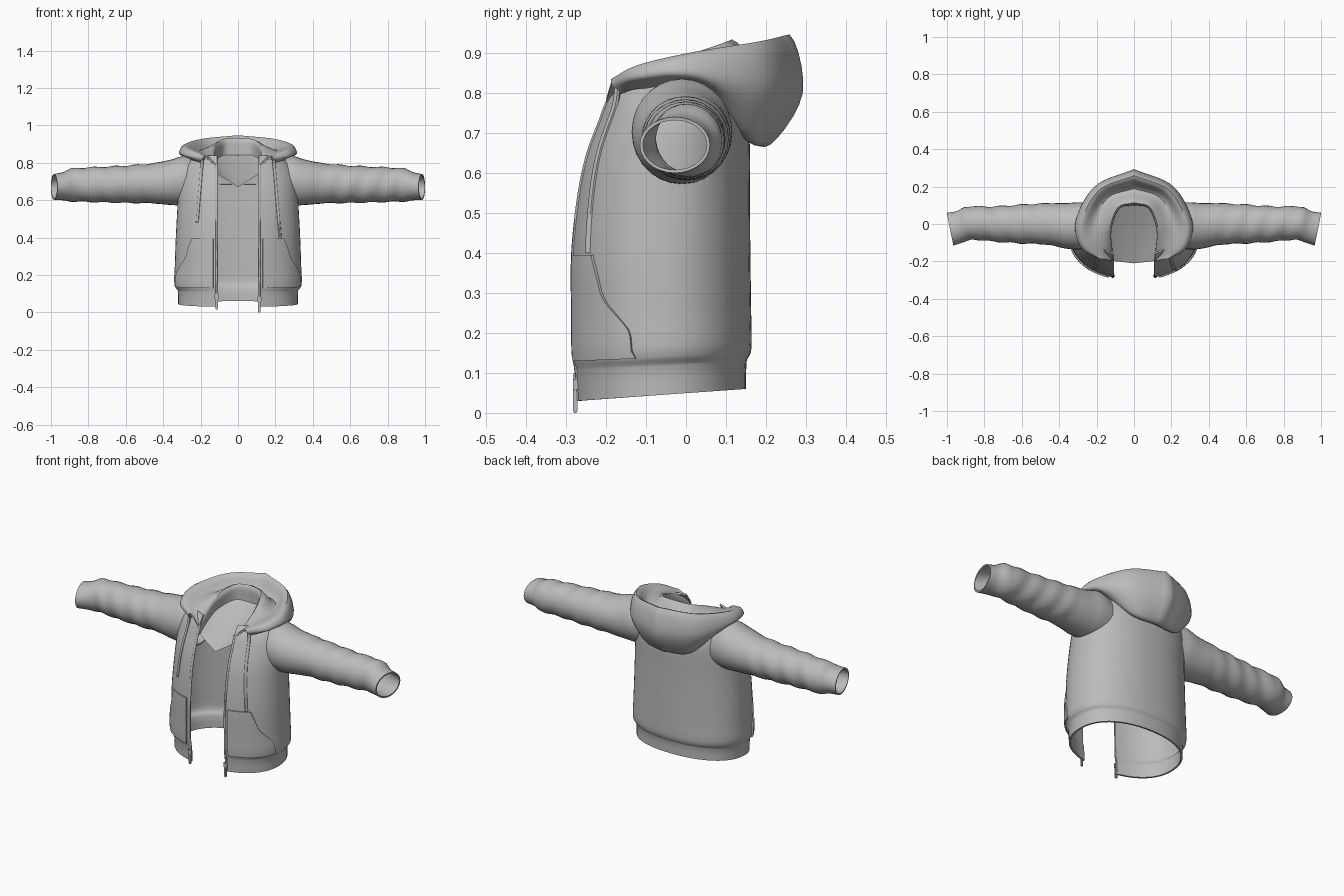
import bpy, bmesh, math
from mathutils import Vector

cube = bpy.data.objects.get("Cube")
if cube:
    bpy.data.objects.remove(cube)

fabric = bpy.data.materials.new("grey_fabric")
fabric.use_nodes = True
grey = (0.5, 0.5, 0.5, 1)
fabric.diffuse_color = grey
fabric.node_tree.nodes["Principled BSDF"].inputs["Base Color"].default_value = grey
parts = []


def interp(keys, t):
    """Smooth curve through (t, values...) keys."""
    t = min(max(t, keys[0][0]), keys[-1][0])
    i = next((k for k in range(len(keys) - 2) if t <= keys[k + 1][0]), len(keys) - 2)
    p, q = keys[i], keys[i + 1]
    before, after = keys[max(i - 1, 0)], keys[min(i + 2, len(keys) - 1)]
    span = q[0] - p[0]
    u = (t - p[0]) / span
    out = []
    for j in range(1, len(p)):
        m = (q[j] - before[j]) / (q[0] - before[0]) * span
        n = (after[j] - p[j]) / (after[0] - p[0]) * span
        out.append((2*u**3 - 3*u*u + 1) * p[j] + (u**3 - 2*u*u + u) * m
                   + (3*u*u - 2*u**3) * q[j] + (u**3 - u*u) * n)
    return out


def finish(name, bm, mirror=False, thickness=0):
    bmesh.ops.remove_doubles(bm, verts=bm.verts, dist=0.0002)
    bmesh.ops.recalc_face_normals(bm, faces=bm.faces)
    mesh = bpy.data.meshes.new(name)
    bm.to_mesh(mesh)
    bm.free()
    mesh.materials.append(fabric)
    obj = bpy.data.objects.new(name, mesh)
    bpy.context.collection.objects.link(obj)
    if mirror:
        obj.modifiers.new("mirror", 'MIRROR')
    if thickness:
        solid = obj.modifiers.new("cloth", 'SOLIDIFY')
        solid.thickness, solid.offset = thickness, 0
    parts.append(obj)
    return obj


def loft(name, rows, closed=False, caps=False, **options):
    """Skin a list of equally long point rows."""
    bm = bmesh.new()
    grid = [[bm.verts.new(p) for p in row] for row in rows]
    count = len(rows[0])
    for a, b in zip(grid, grid[1:]):
        for i in range(count if closed else count - 1):
            j = (i + 1) % count
            bm.faces.new((a[i], a[j], b[j], b[i]))
    if caps:
        bm.faces.new(grid[0])
        bm.faces.new(grid[-1])
    return finish(name, bm, **options)


def tube(name, path, radius, sides=8, **options):
    ring = [2 * math.pi * i / sides for i in range(sides)]
    rows = [[(x + radius * math.cos(a), y + radius * math.sin(a), z) for a in ring]
            for x, y, z in path]
    return loft(name, rows, closed=True, caps=True, **options)


# Body cross-sections: height, half width, front y, back y
BODY = [(.03, .315, -.275, .145), (.11, .318, -.28, .147), (.135, .335, -.286, .158),
        (.25, .333, -.288, .158), (.4, .328, -.288, .156), (.55, .32, -.272, .155),
        (.65, .315, -.25, .155), (.73, .305, -.22, .15), (.79, .275, -.198, .13),
        (.835, .22, -.17, .1)]
POWER = 0.9
EDGE = 0.11


def angle_at(x, z):
    w = interp(BODY, z)[0]
    return math.asin(min(x / w, 1) ** (1 / POWER))


def body_point(angle, z, grow=0.0):
    w, front, back = interp(BODY, z)
    c, s = math.cos(angle), max(math.sin(angle), 0)
    x = (w + grow) * s ** POWER
    y = (front + back) / 2 - ((back - front) / 2 + grow) * math.copysign(abs(c) ** POWER, c)
    lift = 0.08 * (y + 0.27) * max(0, 1 - z / 0.3)
    return Vector((x, y, z + lift))


def span(a, b, n):
    return [a + (b - a) * i / n for i in range(n + 1)]


# Open-fronted body with a drawn-in hem
heights = [.03, .07, .108, .116, .124, .135] + span(.16, .835, 28)
loft("jacket_body", [[body_point(a, z) for a in span(angle_at(EDGE, z), math.pi, 28)]
                     for z in heights], mirror=True, thickness=.01)

# Zip bands along the opening
tube("zip_band", [body_point(angle_at(EDGE + .003, z), z, .002) for z in span(.03, .79, 26)],
     .007, mirror=True)

# Pockets: patches raised just off the body
POCKET = [(.13, .325), (.2, .322), (.24, .305), (.29, .275), (.34, .26), (.395, .24)]
loft("front_pockets", [[body_point(a, z, .007) for a in
                        span(angle_at(.13, z), angle_at(interp(POCKET, z)[0], z), 12)]
                       for z in span(.13, .395, 14)], mirror=True, thickness=.01)

# Sleeves: x, centre y, centre z, y radius, z radius
SLEEVE = [(.23, -.01, .70, .115, .12), (.29, -.01, .704, .122, .128),
          (.36, -.01, .695, .118, .117), (.46, 0, .69, .107, .103), (.6, 0, .685, .1, .096),
          (.75, 0, .683, .09, .09), (.86, .005, .682, .085, .086), (.9, 0, .68, .086, .083),
          (.93, -.015, .675, .081, .072), (.983, -.028, .67, .084, .066)]


def sleeve_ring(x):
    cy, cz, ry, rz = interp(SLEEVE, x)
    fold = .003 * min(1, max(0, (x - .4) * 8)) * min(1, max(0, (.92 - x) * 20))
    ring = []
    for i in range(28):
        a = 2 * math.pi * i / 28
        r = 1 + fold / ry * math.sin(x * 55 + 2 * a)
        y = cy + ry * r * math.cos(a)
        slant = (y - cy) * .2 * max(0, (x - .8) / .183)
        ring.append((x + slant, y, cz + rz * r * math.sin(a)))
    return ring


loft("sleeves", [sleeve_ring(x) for x in span(.23, .983, 44)], closed=True,
     mirror=True, thickness=.008)

# Hood rails from back to front: seam, underside, belly, rim, bowl, collar top, collar base
HOOD = [
    (0, 0, .15, .69, 0, .21, .675, 0, .288, .8, 0, .257, .943,
     0, .19, .86, 0, .115, .93, 0, .105, .84),
    (1, .13, .13, .7, .15, .17, .695, .205, .2, .81, .185, .18, .925,
     .14, .14, .86, .085, .09, .92, .08, .085, .84),
    (2, .24, .04, .81, .27, .05, .825, .307, .02, .85, .28, .01, .897,
     .21, 0, .865, .13, -.02, .88, .125, -.02, .81),
    (3, .235, -.11, .815, .26, -.115, .827, .283, -.12, .842, .262, -.12, .866,
     .2, -.12, .85, .13, -.13, .82, .12, -.13, .77),
    (4, .185, -.165, .8, .188, -.175, .81, .187, -.183, .822, .178, -.185, .832,
     .15, -.19, .815, .115, -.2, .775, .11, -.198, .74)]


def hood_row(t):
    flat = interp(HOOD, t)
    keys = [(k, *flat[3 * k:3 * k + 3]) for k in range(7)]
    row = [Vector(interp(keys, k)) for k in span(0, 6, 30)]
    for p in row:
        p.x = max(p.x, 0)
    return row


hood_rows = [hood_row(t) for t in span(0, 4, 32)]
loft("hood", hood_rows, mirror=True, thickness=.008)

# Neck lining falling to a point at the front
bm = bmesh.new()
tip = bm.verts.new((0, -.21, .67))
rail = [bm.verts.new(row[-1]) for row in hood_rows[::4]]
for a, b in zip(rail, rail[1:]):
    bm.faces.new((tip, a, b))
finish("neck_lining", bm, mirror=True)

# Drawstrings, eyelets and zip pulls
for name, side, end, low in (("left", 1, .4, 0), ("right", -1, .48, .015)):
    path = []
    for z in span(.825, end, 20):
        x = .19 + .035 * (.825 - z) / .425
        p = body_point(angle_at(x, z), z, .008)
        p.y = min(p.y, -.17 - .1 * (.825 - z))
        path.append((side * x, p.y, z))
    tube(name + "_drawstring", path, .008)
    bm = bmesh.new()
    bmesh.ops.create_uvsphere(bm, u_segments=12, v_segments=8, radius=.014)
    bmesh.ops.translate(bm, verts=bm.verts, vec=path[0])
    finish(name + "_eyelet", bm)
    for label, width, bottom, top in (("zip_slider", .024, .055, .085), ("zip_pull", .014, 0, .06)):
        bm = bmesh.new()
        bmesh.ops.create_cube(bm, size=1)
        bmesh.ops.scale(bm, verts=bm.verts, vec=(width, .012, top - bottom))
        bmesh.ops.translate(bm, verts=bm.verts,
                            vec=(side * .114, -.277, low + (top + bottom) / 2))
        bmesh.ops.bevel(bm, geom=bm.edges[:], offset=.003, segments=2, affect='EDGES')
        finish(name + "_" + label, bm)

# Bake modifiers and smooth the cloth while keeping sharp borders
bpy.ops.object.select_all(action='DESELECT')
for obj in parts:
    obj.select_set(True)
bpy.context.view_layer.objects.active = parts[0]
bpy.ops.object.convert(target='MESH')
bpy.ops.object.shade_smooth_by_angle(angle=math.radians(45))
